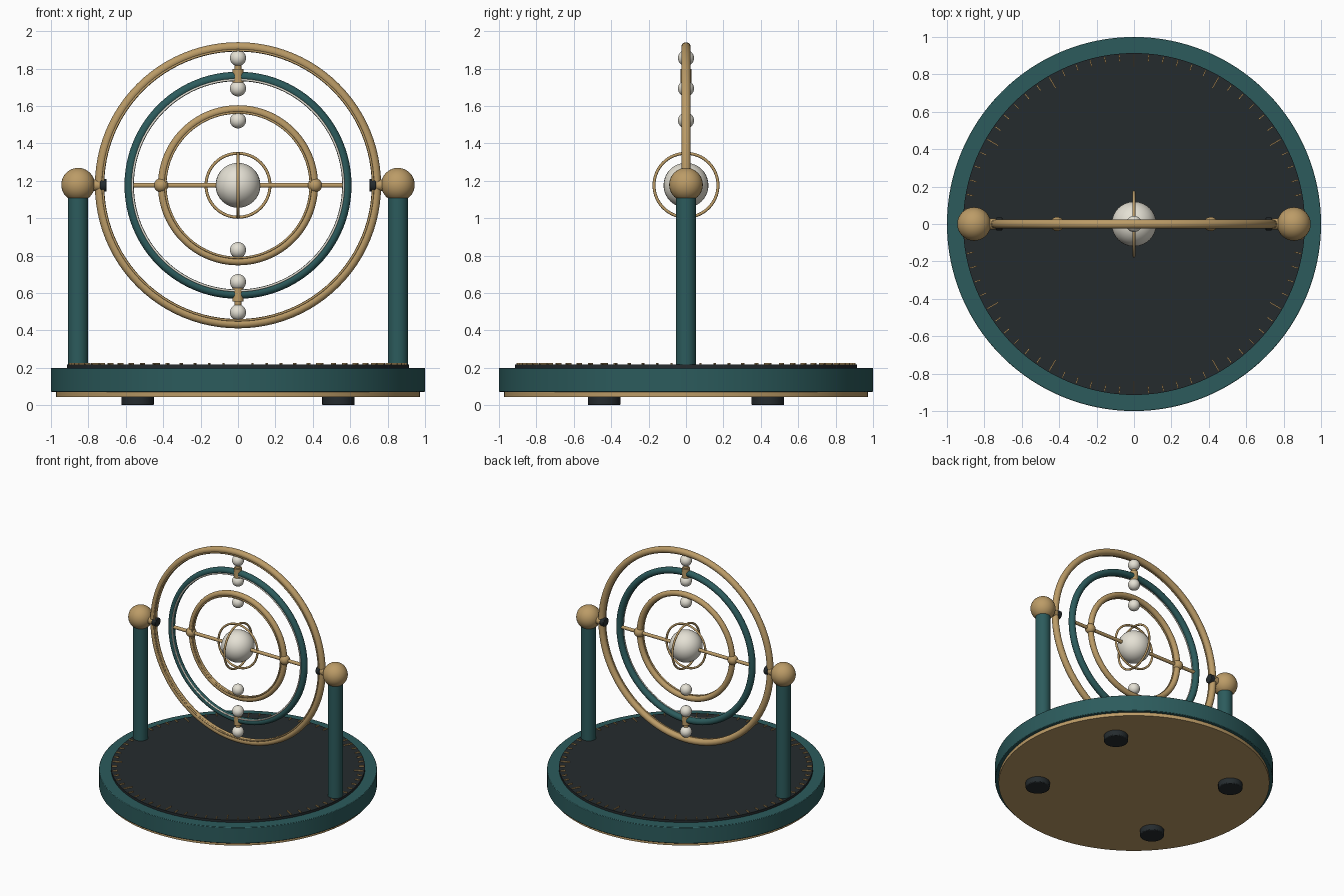
import bpy, math
from mathutils import Vector

if "Cube" in bpy.data.objects:
    bpy.data.objects.remove(bpy.data.objects["Cube"])

def material(name, rgb):
    m = bpy.data.materials.new(name)
    m.diffuse_color = (*rgb, 1)
    m.use_nodes = True
    m.node_tree.nodes["Principled BSDF"].inputs["Base Color"].default_value = m.diffuse_color
    return m

TEAL = material("teal", (0.025, 0.105, 0.108))
BRASS = material("brass", (0.50, 0.33, 0.135))
DARK = material("charcoal", (0.018, 0.024, 0.027))
CREAM = material("cream", (0.78, 0.75, 0.66))
C = 1.176                       # height of the ring centre
HALF = math.pi / 2

def finish(name, mat, bevel=0):
    o = bpy.context.object
    o.name = name
    o.data.materials.append(mat)
    if bevel:
        b = o.modifiers.new("bevel", 'BEVEL')
        b.width, b.segments = bevel, 2
        b.limit_method = 'ANGLE'
    bpy.ops.object.shade_smooth_by_angle(angle=math.radians(40))
    return o

def rod(name, a, b, r, mat, verts=32, bevel=0):
    a, b = Vector(a), Vector(b)
    d = b - a
    bpy.ops.mesh.primitive_cylinder_add(vertices=verts, radius=r, depth=d.length, location=(a + b) / 2,
                                        rotation=d.to_track_quat('Z', 'Y').to_euler())
    return finish(name, mat, bevel)

def ball(name, loc, r, mat):
    bpy.ops.mesh.primitive_uv_sphere_add(segments=32, ring_count=20, radius=r, location=loc)
    return finish(name, mat)

def ring(name, R, r, mat, y=0, rot=(HALF, 0, 0), segs=96):
    bpy.ops.mesh.primitive_torus_add(major_radius=R, minor_radius=r, major_segments=segs,
                                     minor_segments=14, location=(0, y, C), rotation=rot)
    return finish(name, mat)

# Base: feet, brass underplate, teal drum, dark dial
for sx in (-1, 1):
    for sy in (-1, 1):
        x, y = 0.537 * sx, 0.438 * sy
        rod("foot", (x, y, 0), (x, y, 0.05), 0.087, DARK, bevel=0.006)
rod("underplate", (0, 0, 0.045), (0, 0, 0.08), 0.974, BRASS, 128)
rod("base_drum", (0, 0, 0.072), (0, 0, 0.2), 1.0, TEAL, 128, bevel=0.004)
rod("dial_plate", (0, 0, 0.19), (0, 0, 0.218), 0.914, DARK, 128)

# Dial tick marks every five degrees, longer every thirty
for i in range(72):
    a = math.radians(5 * i)
    length = 0.068 if i % 6 == 0 else 0.036
    r = 0.907 - length / 2
    bpy.ops.mesh.primitive_cube_add(size=1, location=(r * math.cos(a), r * math.sin(a), 0.22), rotation=(0, 0, a))
    bpy.context.object.scale = (length, 0.007, 0.014)
    finish("dial_tick", BRASS)

# Nested rings, each with a thin trim on the front face
for name, R, r, mat, trim in (("outer", 0.740, 0.025, BRASS, BRASS),
                              ("middle", 0.582, 0.025, TEAL, CREAM),
                              ("inner", 0.406, 0.022, BRASS, BRASS)):
    ring(name + "_ring", R, r, mat)
    ring(name + "_ring_trim", R - 0.018, 0.006, trim, y=-0.019)

# Side posts, knobs and pivots
for s in (-1, 1):
    rod("post", (0.855 * s, 0, 0.21), (0.855 * s, 0, 1.12), 0.054, TEAL)
    ball("post_knob", (0.855 * s, 0, C + 0.003), 0.09, BRASS)
    rod("outer_pivot", (0.725 * s, 0, C), (0.79 * s, 0, C), 0.030, BRASS)
    rod("pivot_collar", (0.703 * s, 0, C), (0.737 * s, 0, C), 0.034, DARK, bevel=0.004)
    ball("inner_pivot", (0.411 * s, 0, C), 0.038, BRASS)

# Horizontal axle through the centre
rod("axle", (-0.565, 0, C), (0.565, 0, C), 0.013, BRASS)

# Vertical pivots and pearls, above and below
for s in (-1, 1):
    rod("vertical_pivot", (0, 0, C + 0.548 * s), (0, 0, C + 0.622 * s), 0.030, BRASS)
    rod("vertical_pin", (0, 0, C + 0.52 * s), (0, 0, C + 0.68 * s), 0.018, BRASS)
    for d in (0.347, 0.518, 0.68):
        ball("pearl", (0, 0, C + d * s), 0.043, CREAM)

# Central globe with two crossed orbit rings
ball("globe", (0, 0, C), 0.12, CREAM)
ring("orbit_ring_front", 0.171, 0.008, BRASS, segs=64)
ring("orbit_ring_side", 0.171, 0.008, BRASS, rot=(0, HALF, 0), segs=64)
